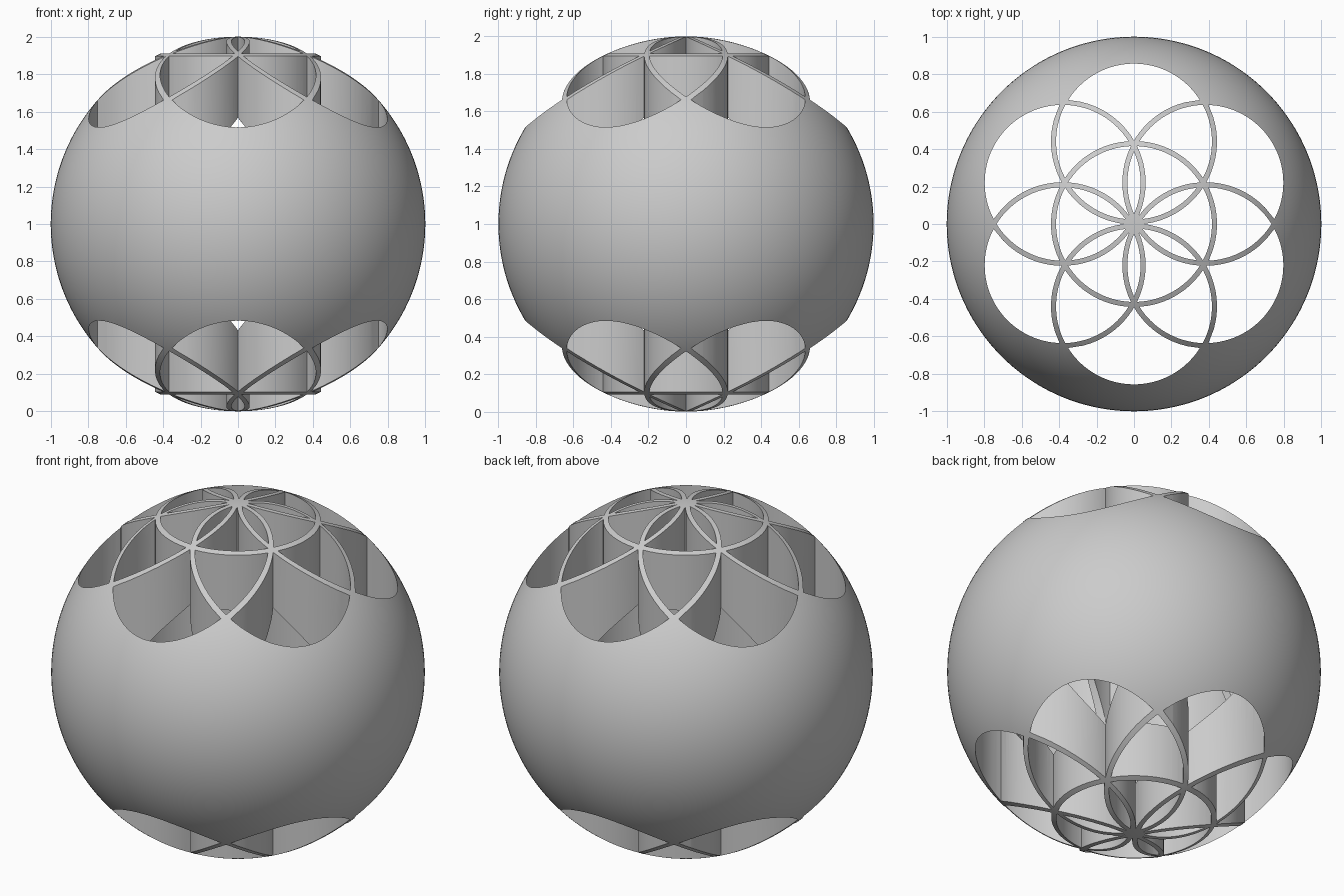
import bpy, bmesh, math
from mathutils import Vector, Matrix

cube = bpy.data.objects.get("Cube")
if cube:
    bpy.data.objects.remove(cube, do_unlink=True)

SPACING = 0.44      # distance of the six circle centres from the axis
R_IN, R_OUT = 0.416, 0.443   # inner and outer edge of each rib ring
CAVITY = 0.722      # radius of the hollow inside

grey = bpy.data.materials.new("light_grey")
grey.use_nodes = True
grey.diffuse_color = (0.6, 0.6, 0.6, 1)
grey.node_tree.nodes["Principled BSDF"].inputs["Base Color"].default_value = (0.6, 0.6, 0.6, 1)


def polar(r, deg):
    return Vector((r * math.cos(math.radians(deg)), r * math.sin(math.radians(deg))))


def make_object(name, bm):
    bmesh.ops.recalc_face_normals(bm, faces=bm.faces)
    mesh = bpy.data.meshes.new(name)
    bm.to_mesh(mesh)
    bm.free()
    mesh.materials.append(grey)
    obj = bpy.data.objects.new(name, mesh)
    bpy.context.collection.objects.link(obj)
    return obj


def sphere(name, radius):
    bm = bmesh.new()
    bmesh.ops.create_uvsphere(bm, u_segments=144, v_segments=72, radius=radius,
                              matrix=Matrix.Translation((0, 0, 1)))
    return make_object(name, bm)


def ray_hit(p, d, circle):
    """Distance along a ray to a circle: exit if the cell is inside, entry if outside."""
    c, r, inside = circle
    m = p - c
    b = m.dot(d)
    disc = b * b - m.dot(m) + r * r
    if disc < 0:
        return math.inf
    t = -b + math.sqrt(disc) if inside else -b - math.sqrt(disc)
    return t if t > 0 else math.inf


def corners(circles):
    """Points where two cell edges meet."""
    for i, (c1, r1, _) in enumerate(circles):
        for c2, r2, _ in circles[i + 1:]:
            gap = c2 - c1
            dist = gap.length
            a = (dist * dist + r1 * r1 - r2 * r2) / (2 * dist)
            h2 = r1 * r1 - a * a
            if h2 <= 0:
                continue
            side = Vector((-gap.y, gap.x)) / dist * math.sqrt(h2)
            for s in (-1, 1):
                p = c1 + gap * (a / dist) + side * s
                if all(((p - c).length <= r + 1e-5) if ins else ((p - c).length >= r - 1e-5)
                       for c, r, ins in circles):
                    yield p


def cell_outline(start, circles, rays=90):
    angles = [2 * math.pi * (k + 0.37) / rays for k in range(rays)]
    for p in corners(circles):
        v = p - start
        a = math.atan2(v.y, v.x) % (2 * math.pi)
        angles = [x for x in angles if abs(x - a) > 0.012] + [a]
    points = []
    for a in sorted(angles):
        d = Vector((math.cos(a), math.sin(a)))
        points.append(start + d * min(ray_hit(start, d, c) for c in circles))
    return points


def inside(deg):
    return (polar(SPACING, deg), R_IN, True)


def outside(deg):
    return (polar(SPACING, deg), R_OUT, False)


core = Vector((0, 0))

# openings between the ribs, as upright prisms
bm = bmesh.new()
for k in range(6):
    on, mid = 30 + 60 * k, 60 + 60 * k
    cells = [
        # narrow inner petal
        (polar(SPACING / 2, on), [inside(on - 60), inside(on + 60)]),
        # inner triangle between petals
        (polar(0.3, mid), [(core, R_IN, True), inside(mid - 30), inside(mid + 30),
                           outside(mid - 90), outside(mid + 90)]),
        # outer petal
        (polar(0.59, mid), [inside(mid - 30), inside(mid + 30), (core, R_OUT, False)]),
        # large outer lobe
        (polar(0.7, on), [inside(on), outside(on - 60), outside(on + 60)]),
    ]
    for start, circles in cells:
        verts = [bm.verts.new((p.x, p.y, -0.2)) for p in cell_outline(start, circles)]
        face = bm.faces.new(verts)
        top = bmesh.ops.extrude_face_region(bm, geom=[face])["geom"]
        bmesh.ops.translate(bm, vec=(0, 0, 2.4),
                            verts=[g for g in top if isinstance(g, bmesh.types.BMVert)])
openings = make_object("opening_cutter", bm)

# hollow ball pierced by the openings
cavity = sphere("cavity_cutter", CAVITY)
ball = sphere("pierced_ball", 1)
bpy.context.view_layer.objects.active = ball
for cutter in (cavity, openings):
    cutter.hide_render = True
    mod = ball.modifiers.new("cut", 'BOOLEAN')
    mod.operation = 'DIFFERENCE'
    mod.solver = 'EXACT'
    mod.object = cutter
    bpy.ops.object.modifier_apply(modifier=mod.name)
    bpy.data.objects.remove(cutter, do_unlink=True)

bpy.ops.object.select_all(action='DESELECT')
ball.select_set(True)
bpy.ops.object.shade_smooth_by_angle(angle=math.radians(30))
